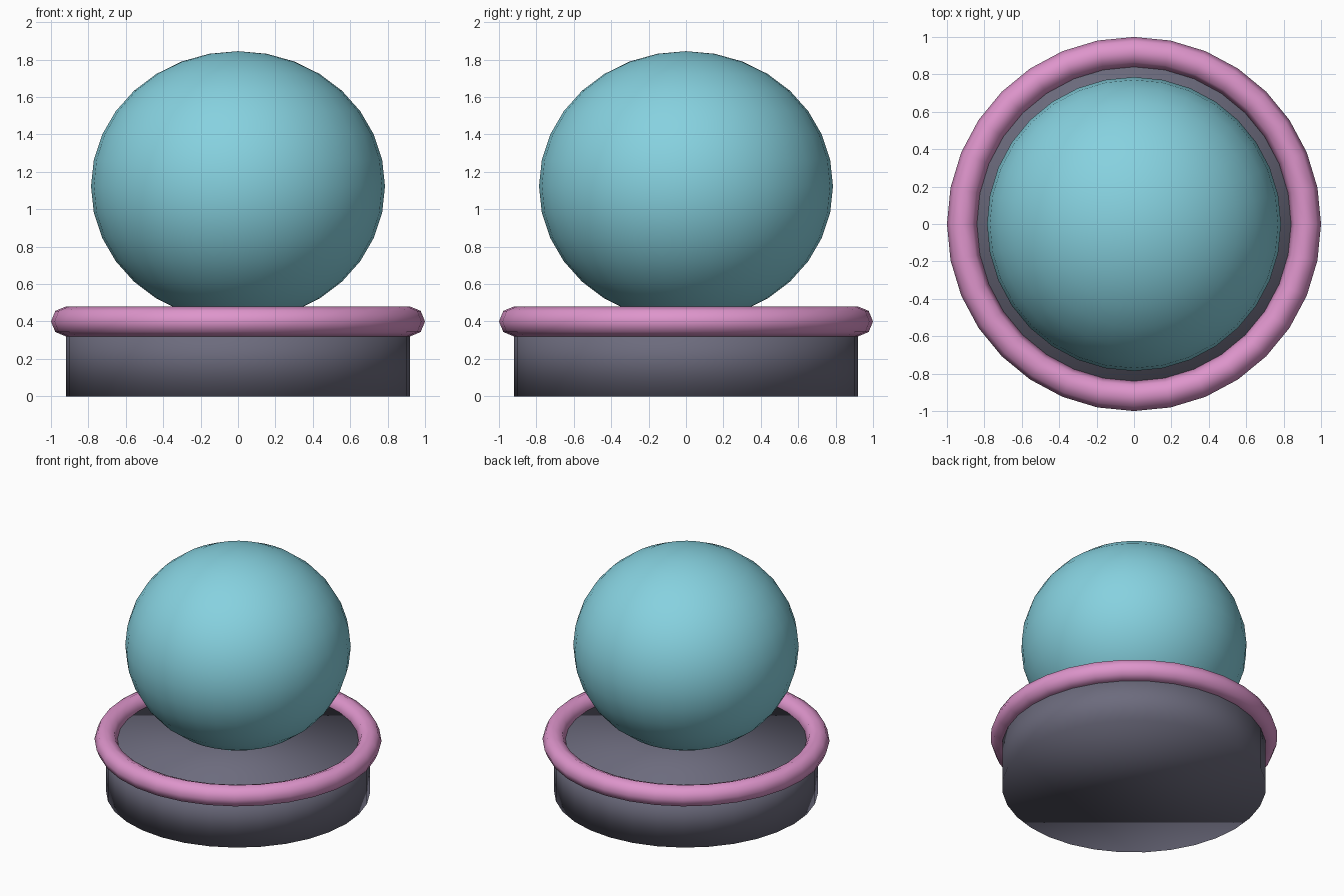
import bpy

default = bpy.data.objects.get("Cube")
if default:
    bpy.data.objects.remove(default, do_unlink=True)


def make_material(name, rgb):
    mat = bpy.data.materials.new(name)
    mat.use_nodes = True
    colour = (*rgb, 1.0)
    mat.diffuse_color = colour
    mat.node_tree.nodes["Principled BSDF"].inputs["Base Color"].default_value = colour
    return mat


def finish(name, mat):
    """Name the newest primitive, colour it and shade it smooth."""
    obj = bpy.context.object
    obj.name = obj.data.name = name
    obj.data.materials.append(mat)
    bpy.ops.object.shade_smooth()
    return obj


RADIUS = 0.92        # base wall and centre line of the rim ring
HEIGHT = 0.40        # top of the base
SEGMENTS = 32

slate = make_material("slate grey", (0.15, 0.147, 0.205))
pink = make_material("pink", (0.73, 0.30, 0.60))
aqua = make_material("aqua blue", (0.24, 0.64, 0.74))

# Round base, softly shaded over its rims
bpy.ops.mesh.primitive_cylinder_add(vertices=SEGMENTS, radius=RADIUS, depth=HEIGHT,
                                    location=(0, 0, HEIGHT / 2))
finish("base", slate)

# Ring around the top edge of the base
bpy.ops.mesh.primitive_torus_add(major_segments=SEGMENTS, minor_segments=8,
                                 major_radius=RADIUS, minor_radius=0.08,
                                 location=(0, 0, HEIGHT))
finish("rim_ring", pink)

# Slightly flattened globe resting on the base
bpy.ops.mesh.primitive_uv_sphere_add(segments=SEGMENTS, ring_count=16, radius=1,
                                     location=(0, 0, 1.123))
globe = finish("globe", aqua)
globe.scale = (0.786, 0.786, 0.722)
